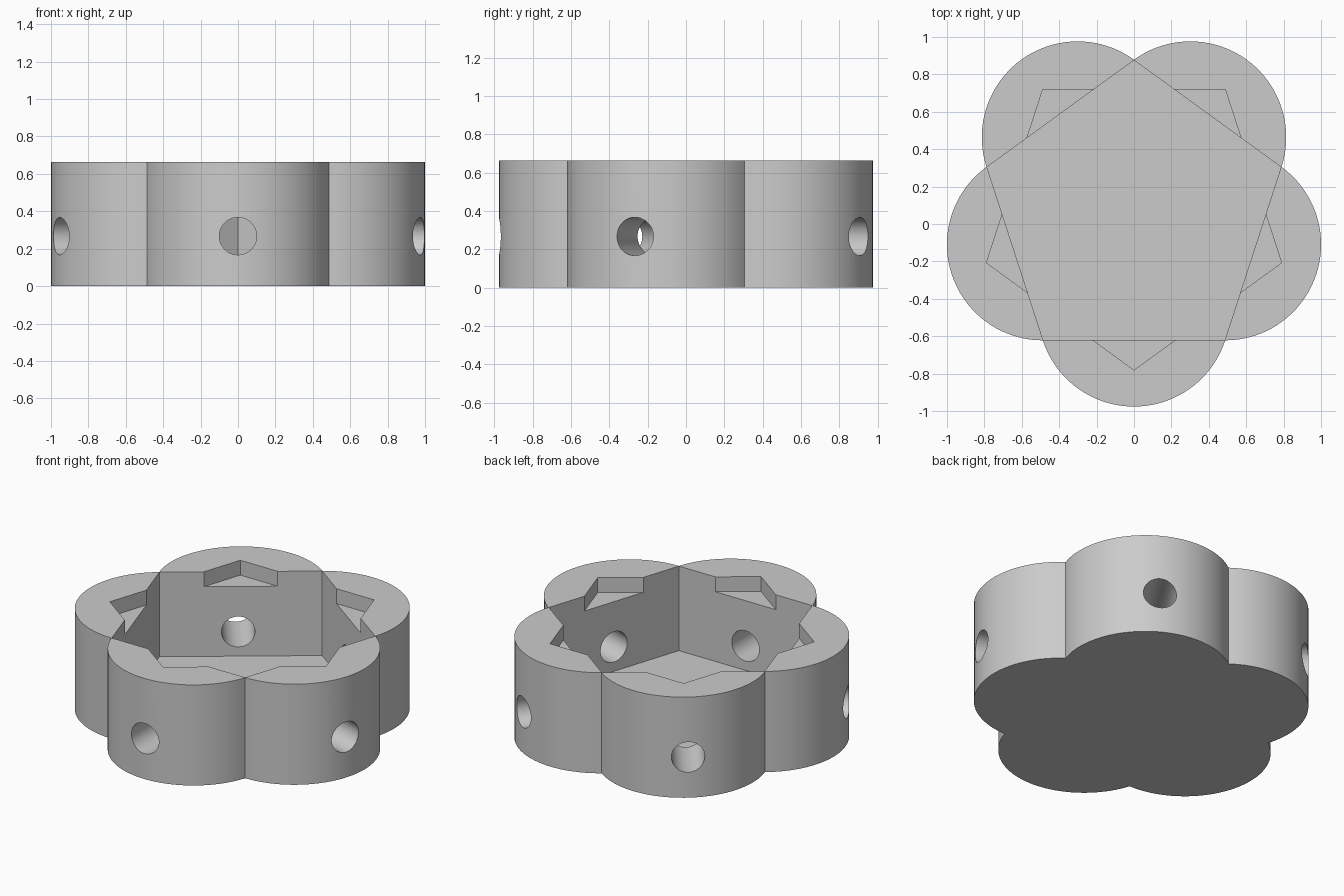
import bpy, bmesh
from math import radians, cos, sin, pi
from mathutils import Matrix, Vector

if "Cube" in bpy.data.objects:
    bpy.data.objects.remove(bpy.data.objects["Cube"])

LOBE_R = 0.5126                      # each lobe circle passes through the centre
PENT_R = 2 * LOBE_R * cos(pi / 5)    # pentagon corners sit where lobes meet
HEIGHT, FLOOR, NOTCH_Z = 0.663, 0.106, 0.565
HOLE_R, HOLE_Z = 0.1, 0.267
CENTRE_Y = 0.049
LOBES = [270, 342, 54, 126, 198]
HOLE_ANGLES = [270, 342, 57, 127.3, 201.3]

grey = bpy.data.materials.new("plain grey")
grey.use_nodes = True
grey.diffuse_color = (0.6, 0.6, 0.6, 1)
grey.node_tree.nodes["Principled BSDF"].inputs["Base Color"].default_value = (0.6, 0.6, 0.6, 1)


def polar(r, degrees):
    return Vector((r * cos(radians(degrees)), r * sin(radians(degrees))))


def add_object(name, bm):
    bmesh.ops.recalc_face_normals(bm, faces=bm.faces)
    mesh = bpy.data.meshes.new(name)
    bm.to_mesh(mesh)
    bm.free()
    mesh.materials.append(grey)
    ob = bpy.data.objects.new(name, mesh)
    bpy.context.collection.objects.link(ob)
    return ob


def prism(name, outline, z0, z1):
    bm = bmesh.new()
    base = bm.faces.new([bm.verts.new((p.x, p.y + CENTRE_Y, z0)) for p in outline])
    top = bmesh.ops.extrude_face_region(bm, geom=[base])["geom"]
    verts = [g for g in top if isinstance(g, bmesh.types.BMVert)]
    bmesh.ops.translate(bm, verts=verts, vec=(0, 0, z1 - z0))
    return add_object(name, bm)


def pentagon(radius, start):
    return [polar(radius, start + 72 * i) for i in range(5)]


# Five-lobed body
STEPS = 40
outline = [polar(LOBE_R, a) + polar(LOBE_R, a - 72 + 144 * i / STEPS)
           for a in LOBES for i in range(STEPS)]
body = prism("lobed_body", outline, 0, HEIGHT)

# Pentagonal cavity, shallow pointed notches and radial holes
cutters = [prism("cavity_cutter", pentagon(PENT_R * 0.997, 90), FLOOR, 1),
           prism("notch_cutter", pentagon(PENT_R, 54), NOTCH_Z, 1.1)]
for angle in HOLE_ANGLES:
    bm = bmesh.new()
    bmesh.ops.create_cone(bm, cap_ends=True, segments=48, radius1=HOLE_R,
                          radius2=HOLE_R, depth=0.8)
    place = (Matrix.Translation((0, CENTRE_Y, HOLE_Z))
             @ Matrix.Rotation(radians(angle), 4, 'Z')
             @ Matrix.Translation((0.85, 0, 0))
             @ Matrix.Rotation(pi / 2, 4, 'Y'))
    bmesh.ops.transform(bm, matrix=place, verts=bm.verts)
    cutters.append(add_object("hole_cutter", bm))

bpy.ops.object.select_all(action='DESELECT')
body.select_set(True)
bpy.context.view_layer.objects.active = body
for cutter in cutters:
    cutter.hide_render = True
    mod = body.modifiers.new("cut", 'BOOLEAN')
    mod.operation, mod.solver, mod.object = 'DIFFERENCE', 'EXACT', cutter
    bpy.ops.object.modifier_apply(modifier=mod.name)
    bpy.data.objects.remove(cutter)

bpy.ops.object.shade_smooth_by_angle(angle=radians(30))
